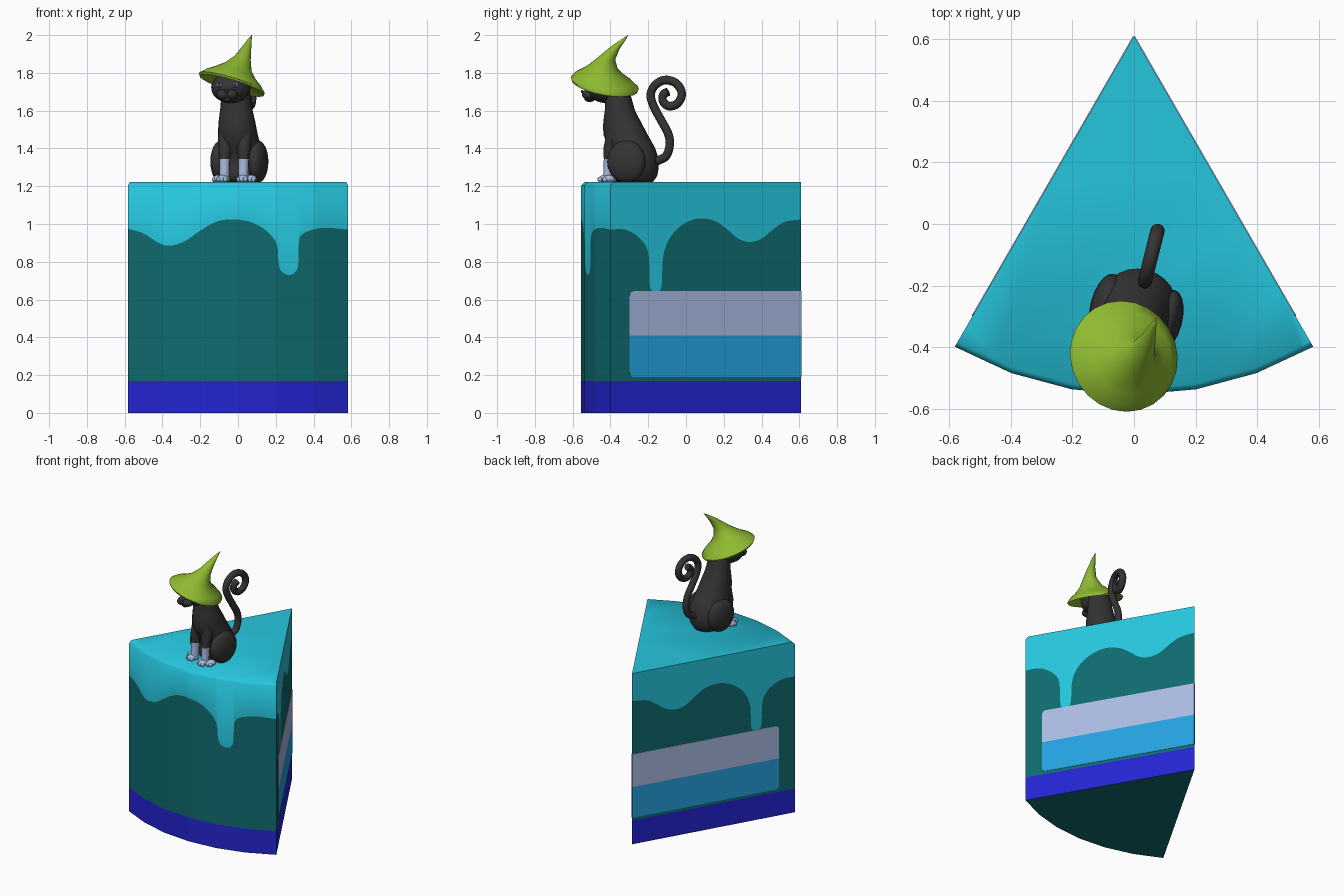
import bpy, bmesh, math
from mathutils import Vector, Matrix

if "Cube" in bpy.data.objects:
    bpy.data.objects.remove(bpy.data.objects["Cube"])

def material(name, r, g, b):
    m = bpy.data.materials.new(name)
    lin = [((c / 255 + 0.055) / 1.055) ** 2.4 for c in (r, g, b)]
    m.diffuse_color = (*lin, 1)
    m.use_nodes = True
    m.node_tree.nodes["Principled BSDF"].inputs["Base Color"].default_value = m.diffuse_color
    return m

ICING = material("cyan icing", 38, 198, 222)
TEAL = material("dark teal cake", 15, 107, 112)
BASE = material("deep blue base", 36, 36, 210)
PALE = material("pale lavender", 170, 187, 226)
BLUE = material("bright blue filling", 36, 162, 224)
BLACK = material("charcoal fur", 52, 52, 52)
HAT = material("green felt", 142, 186, 48)
EYE = material("slate eye", 92, 110, 140)

def finish(name, bm, mats, angle=50):
    bmesh.ops.recalc_face_normals(bm, faces=bm.faces[:])
    me = bpy.data.meshes.new(name)
    bm.to_mesh(me)
    bm.free()
    for m in mats:
        me.materials.append(m)
    ob = bpy.data.objects.new(name, me)
    bpy.context.collection.objects.link(ob)
    bpy.ops.object.select_all(action='DESELECT')
    ob.select_set(True)
    bpy.context.view_layer.objects.active = ob
    bpy.ops.object.shade_smooth_by_angle(angle=math.radians(angle))
    return ob

def spline(pts, k=4):
    """Catmull-Rom curve through the points."""
    p = [Vector(q) for q in pts]
    p = [2 * p[0] - p[1]] + p + [2 * p[-1] - p[-2]]
    out = []
    for a, b, c, d in zip(p, p[1:], p[2:], p[3:]):
        for i in range(k):
            t = i / k
            out.append(0.5 * (2 * b + (c - a) * t + (2 * a - 5 * b + 4 * c - d) * t * t
                              + (3 * b - a - 3 * c + d) * t ** 3))
    return out + [p[-2]]

def loft(bm, rings, n=20):
    """Skin of ellipses; each ring is (centre, half-axis vector u, half-axis vector v)."""
    loops = [[bm.verts.new(c + u * math.cos(2 * math.pi * i / n) + v * math.sin(2 * math.pi * i / n))
              for i in range(n)] for c, u, v in rings]
    for a, b in zip(loops, loops[1:]):
        for i in range(n):
            bm.faces.new((a[i], a[(i + 1) % n], b[(i + 1) % n], b[i]))
    bm.faces.new(loops[0])
    bm.faces.new(loops[-1])

def ball(bm, c, r, pose=Matrix(), seg=20):
    bmesh.ops.create_uvsphere(bm, u_segments=seg, v_segments=seg // 2 + 2, radius=1,
                              matrix=pose @ Matrix.Translation(c) @ Matrix.Diagonal((*r, 1)))

# ---- cake wedge: walls built as columns whose third row follows the drip line
TIP, R, TOP, CH = 0.61, 1.165, 1.222, 0.018
front_drip = [(-.582, .975), (-.5, .95), (-.42, .9), (-.36, .885), (-.28, .91), (-.2, .965), (-.12, 1.01),
              (-.04, 1.025), (.05, 1.015), (.12, .985), (.18, .935), (.208, .88), (.214, .8), (.226, .755),
              (.25, .735), (.275, .73), (.3, .742), (.318, .78), (.322, .9), (.335, .94), (.38, .965),
              (.46, .98), (.5825, .97)]
side_drip = [(-.399, .97), (-.33, .972), (-.27, .945), (-.22, .895), (-.197, .83), (-.193, .7), (-.185, .652),
             (-.16, .645), (-.135, .652), (-.127, .7), (-.122, .82), (-.095, .91), (-.04, .98), (.03, 1.02),
             (.09, 1.03), (.16, 1.013), (.22, .97), (.28, .92), (.34, .905), (.4, .922), (.46, .97),
             (.52, 1.01), (.61, 1.025)]

def rising(pts):
    out = []
    for p in spline(pts):
        x = max(p[0], out[-1][0] + 2e-4) if out else p[0]
        out.append((x, p[1]))
    return out

arc = [(R * math.sin(math.radians(a)), TIP - R * math.cos(math.radians(a))) for a in range(-30, 31, 10)]
drip2d = lambda pts: [p for p in rising([(*q, 0) for q in pts])]
front = []
raw = drip2d(front_drip)
raw[0], raw[-1] = (arc[0][0], raw[0][1]), (arc[-1][0], raw[-1][1])
for a, b in zip(raw, raw[1:]):
    front.append(a)
    for x, _ in arc:
        if a[0] + 1e-4 < x < b[0] - 1e-4:
            front.append((x, a[1] + (b[1] - a[1]) * (x - a[0]) / (b[0] - a[0])))
front.append(raw[-1])

def arc_y(x):
    for (x0, y0), (x1, y1) in zip(arc, arc[1:]):
        if x <= x1 + 1e-6:
            return y0 + (y1 - y0) * (x - x0) / (x1 - x0)
    return arc[-1][1]

side = drip2d(side_drip)
side[-1] = (TIP, side[-1][1])
T30 = math.tan(math.radians(30))
cols = [(-(TIP - y) * T30, y, z, 0) for y, z in reversed(side[1:])]
cols += [(x, arc_y(x), z, CH / R) for x, z in front]
cols += [((TIP - y) * T30, y, z, 0) for y, z in side[1:-1]]
bm = bmesh.new()
grid = []
for x, y, d, k in cols:
    col = [bm.verts.new((x, y, z)) for z in (0, .17, d, TOP - CH)]
    col.append(bm.verts.new((x * (1 - k), TIP + (y - TIP) * (1 - k), TOP)))
    grid.append(col)
for a, b in zip(grid, grid[1:] + grid[:1]):
    for row, mi in enumerate((2, 1, 0, 0)):
        bm.faces.new((a[row], b[row], b[row + 1], a[row + 1])).material_index = mi
bm.faces.new([c[4] for c in grid]).material_index = 0
bm.faces.new([c[0] for c in grid]).material_index = 1
finish("cake_slice", bm, [ICING, TEAL, BASE])

# ---- filling layers: thin plates on both cut sides, outer corner rounded
def filling(name, z0, z1, mat, round_top):
    bm = bmesh.new()
    L, r = 1.05, .025
    corner = [(L - r + r * math.sin(t), r * (1 - math.cos(t))) for t in
              [math.pi / 2 * i / 5 for i in range(6)]]
    if round_top:
        out = [(0.001, z1)] + [(s, z1 - h) for s, h in corner] + [(L, z0), (0.001, z0)]
    else:
        out = [(0.001, z0)] + [(s, z0 + h) for s, h in corner] + [(L, z1), (0.001, z1)]
    for m in (-1, 1):
        n = Vector((m * math.cos(math.pi / 6), .5, 0))
        base = [Vector((m * s * .5, TIP - s * math.cos(math.pi / 6), z)) for s, z in out]
        lo = [bm.verts.new(p - n * .002) for p in base]
        hi = [bm.verts.new(p + n * .003) for p in base]
        bm.faces.new(lo)
        bm.faces.new(hi)
        for i in range(len(lo)):
            j = (i + 1) % len(lo)
            bm.faces.new((lo[i], lo[j], hi[j], hi[i]))
    finish(name, bm, [mat], 30)

filling("lower_filling", .19, .41, BLUE, False)
filling("upper_filling", .41, .645, PALE, True)

# ---- cat body and haunches, turned slightly
POSE = Matrix.Translation((.01, -.28, 0)) @ Matrix.Rotation(math.radians(-15), 4, 'Z')
rot = POSE.to_3x3()
profile = [(1.222, .01, .085, .095), (1.26, .01, .115, .12), (1.33, .02, .125, .115), (1.4, -.005, .115, .122),
           (1.47, -.04, .105, .118), (1.54, -.06, .097, .1), (1.6, -.072, .087, .08), (1.66, -.08, .08, .07),
           (1.71, -.09, .075, .065)]
bm = bmesh.new()
loft(bm, [(POSE @ Vector((0, p[1], p[0])), rot @ Vector((p[2], 0, 0)), rot @ Vector((0, p[3], 0)))
          for p in spline(profile, 2)], 24)
for m in (-1, 1):
    ball(bm, (m * .102, -.01, 1.33), (.05, .105, .112), POSE)
finish("cat_body", bm, [BLACK])

# ---- front legs with pale socks below a height
bm = bmesh.new()
for m in (-1, 1):
    rings = [(-.125, 1.225, .027), (-.122, 1.28, .026), (-.118, 1.345, .028), (-.112, 1.4, .036), (-.09, 1.48, .042)]
    loft(bm, [(POSE @ Vector((m * .052, y, z)), rot @ Vector((r, 0, 0)), rot @ Vector((0, r, 0)))
              for y, z, r in rings], 16)
for f in bm.faces:
    f.material_index = 1 if f.calc_center_median().z < 1.34 else 0
finish("front_legs", bm, [BLACK, PALE])

# ---- paws with toes
bm = bmesh.new()
for m in (-1, 1):
    for x, y in ((.055, -.14), (.09, -.105)):
        ball(bm, (m * x, y, 1.24), (.03, .035, .02), POSE, 14)
        for t in (-1, 0, 1):
            ball(bm, (m * x + t * .018, y - .026 + abs(t) * .006, 1.236), (.012, .016, .014), POSE, 10)
finish("paws", bm, [PALE])

# ---- head, muzzle and eyes
bm = bmesh.new()
ball(bm, (-.038, -.425, 1.722), (.104, .1, .082))
for dx in (-.022, .022):
    ball(bm, (-.058 + dx, -.515, 1.685), (.034, .036, .028), seg=14)
ball(bm, (-.058, -.51, 1.662), (.024, .028, .016), seg=12)
ball(bm, (-.06, -.549, 1.702), (.011, .008, .008), seg=10)
finish("cat_head", bm, [BLACK])
bm, pup = bmesh.new(), bmesh.new()
for x, y in ((-.1, -.505), (-.015, -.517)):
    ball(bm, (x, y, 1.735), (.018, .01, .015), seg=14)
    ball(pup, (x, y - .008, 1.735), (.006, .004, .011), seg=10)
finish("eyes", bm, [EYE])
finish("pupils", pup, [BLACK])

# ---- curled tail
path = [(-.2, 1.31), (-.15, 1.335), (-.105, 1.36), (-.086, 1.42), (-.095, 1.48), (-.132, 1.55), (-.17, 1.62),
        (-.187, 1.68), (-.168, 1.73), (-.115, 1.762), (-.052, 1.745), (-.022, 1.69), (-.045, 1.638),
        (-.09, 1.624), (-.122, 1.65), (-.12, 1.685), (-.095, 1.7)]
pts = spline([(.082 + .25 * y, y, z) for y, z in path], 4)
across = Vector((1, -.25, 0)).normalized()
rings = []
for i, p in enumerate(pts):
    t = (pts[min(i + 1, len(pts) - 1)] - pts[max(i - 1, 0)]).normalized()
    rings.append((p, across * .023, t.cross(across).normalized() * .023))
bm = bmesh.new()
loft(bm, rings, 12)
finish("tail", bm, [BLACK])

# ---- tilted pointed hat: hollow underside, brim, bent crown
up = Vector((.29, .17, .94)).normalized()
u = Vector((0, 1, 0)).cross(up).normalized()
v = up.cross(u)
hat = [(-.025, -.425, 1.785, .085), (-.03, -.428, 1.75, .15), (-.033, -.43, 1.733, .178), (-.033, -.43, 1.745, .183),
       (-.026, -.434, 1.772, .155), (-.018, -.437, 1.797, .117), (0, -.436, 1.832, .075), (.025, -.418, 1.878, .044),
       (.045, -.378, 1.93, .026), (.062, -.332, 1.975, .011), (.073, -.305, 2.0, .001)]
bm = bmesh.new()
loft(bm, [(Vector(h[:3]), u * h[3], v * h[3]) for h in hat], 24)
finish("pointed_hat", bm, [HAT], 60)
